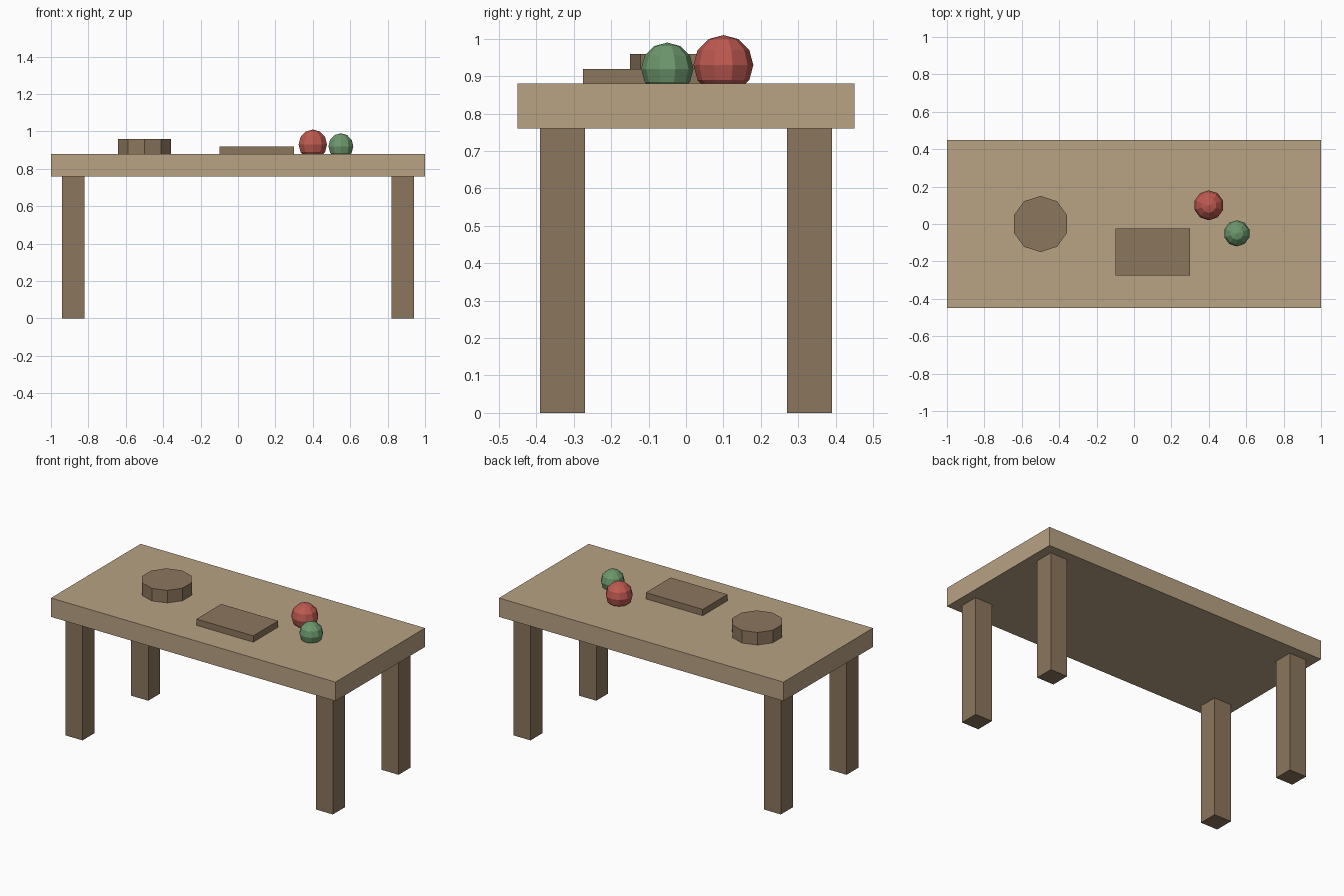
import bpy

default = bpy.data.objects.get("Cube")
if default:
    bpy.data.objects.remove(default, do_unlink=True)


def material(name, color):
    mat = bpy.data.materials.new(name)
    mat.use_nodes = True
    mat.diffuse_color = (*color, 1)
    bsdf = next(n for n in mat.node_tree.nodes if n.type == 'BSDF_PRINCIPLED')
    bsdf.inputs["Base Color"].default_value = (*color, 1)
    return mat


light_wood = material("light wood", (0.48, 0.36, 0.23))
dark_wood = material("dark wood", (0.26, 0.18, 0.11))
red = material("red", (0.51, 0.10, 0.08))
green = material("green", (0.15, 0.31, 0.15))


def finish(name, mat):
    obj = bpy.context.object
    obj.name = name
    obj.data.materials.append(mat)
    return obj


def box(name, center, size, mat):
    bpy.ops.mesh.primitive_cube_add(size=1, location=center)
    bpy.context.object.scale = size
    bpy.ops.object.transform_apply(location=False, rotation=False, scale=True)
    return finish(name, mat)


def fruit(name, center, radius, mat):
    bpy.ops.mesh.primitive_uv_sphere_add(segments=10, ring_count=6,
                                         radius=radius, location=center)
    return finish(name, mat)


# Table top and four legs
TOP = 0.88
THICK = 0.12
LEG = TOP - THICK
box("table_top", (0, 0, TOP - THICK / 2), (2, 0.9, THICK), light_wood)
for side, sx in (("left", 1), ("right", -1)):
    for end, sy in (("front", -1), ("back", 1)):
        box(f"{end}_{side}_leg", (sx * 0.88, sy * 0.33, LEG / 2),
            (0.12, 0.12, LEG), dark_wood)

# Bowl and cutting board
bpy.ops.mesh.primitive_cylinder_add(vertices=10, radius=0.15, depth=0.08,
                                    location=(-0.5, 0, TOP + 0.04))
finish("bowl", dark_wood)
box("cutting_board", (0.1, -0.15, TOP + 0.02), (0.4, 0.25, 0.04), dark_wood)

# Fruit, sunk slightly into the table top
fruit("red_fruit", (0.4, 0.1, TOP + 0.05), 0.08, red)
fruit("green_fruit", (0.55, -0.05, TOP + 0.04), 0.07, green)
